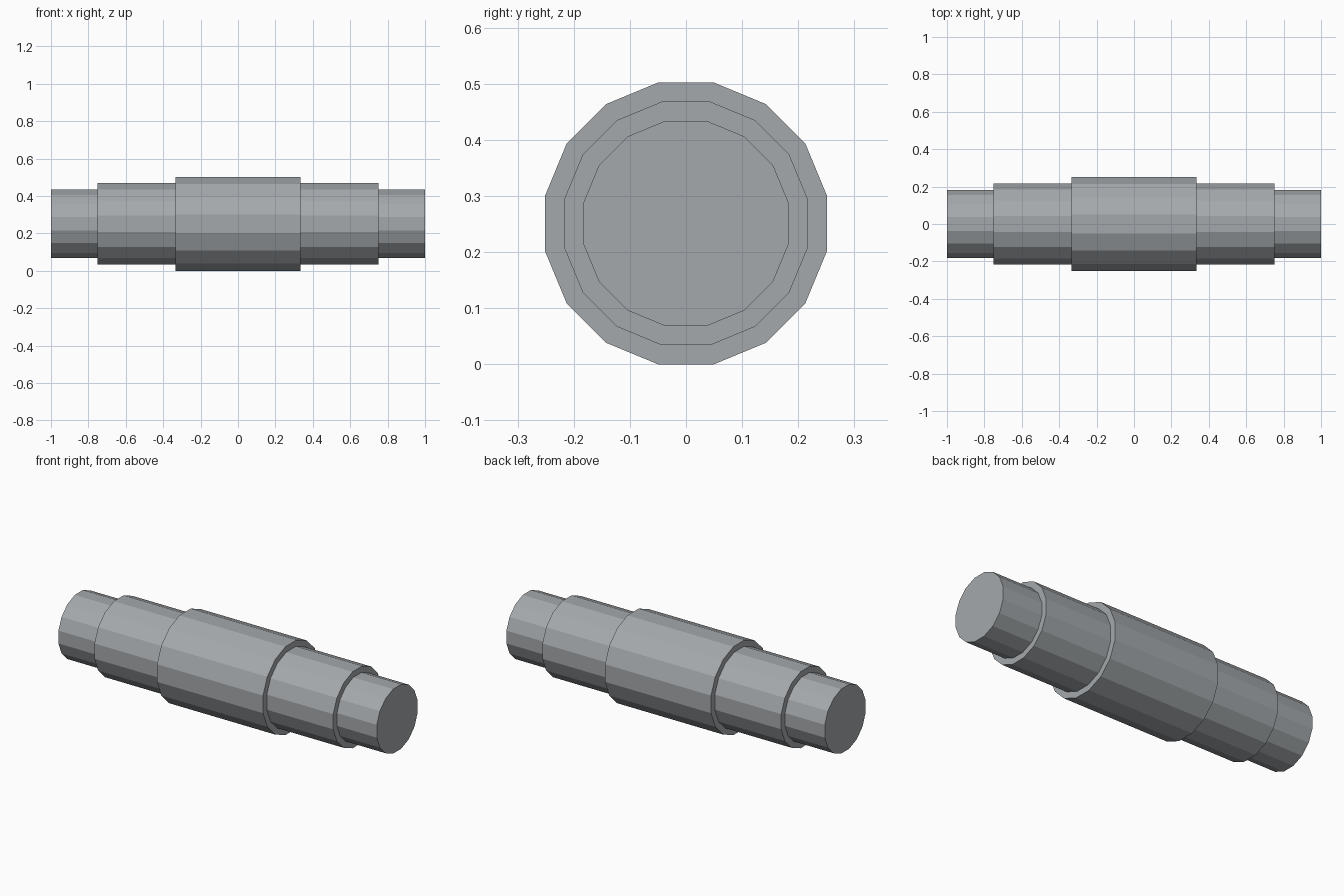
import bpy
import bmesh
from math import cos, pi, tau
from mathutils import Matrix, Vector

cube = bpy.data.objects.get("Cube")
if cube:
    bpy.data.objects.remove(cube, do_unlink=True)

SIDES = 16
HEIGHT = 0.251  # distance from the axis to the flats of the thick middle

# Brushed steel colour
steel = bpy.data.materials.new("steel_grey")
steel.use_nodes = True
colour = (0.376, 0.397, 0.413, 1.0)
steel.diffuse_color = colour
steel.node_tree.nodes["Principled BSDF"].inputs["Base Color"].default_value = colour

# Half profile: (x, distance to flats), mirrored to the other end
half = [(0.333, HEIGHT), (0.333, 0.217), (0.75, 0.217), (0.75, 0.183), (1.0, 0.183)]
profile = [(-x, r) for x, r in reversed(half)] + half

# Stepped shaft: the profile turned about the x axis, flats facing up and down
bm = bmesh.new()
turn = Matrix.Rotation(pi / SIDES, 3, "X")
verts = [bm.verts.new(turn @ Vector((x, 0, r / cos(pi / SIDES)))) for x, r in profile]
edges = [bm.edges.new(pair) for pair in zip(verts, verts[1:])]
bmesh.ops.spin(bm, geom=verts + edges, cent=(0, 0, 0), axis=(1, 0, 0),
               angle=tau, steps=SIDES, use_merge=False)
bmesh.ops.remove_doubles(bm, verts=bm.verts[:], dist=0.0005)

# End caps
bmesh.ops.holes_fill(bm, edges=[e for e in bm.edges if e.is_boundary], sides=SIDES)
bmesh.ops.recalc_face_normals(bm, faces=bm.faces[:])

mesh = bpy.data.meshes.new("stepped_shaft")
bm.to_mesh(mesh)
bm.free()
mesh.materials.append(steel)
shaft = bpy.data.objects.new("stepped_shaft", mesh)
shaft.location.z = HEIGHT
bpy.context.collection.objects.link(shaft)
